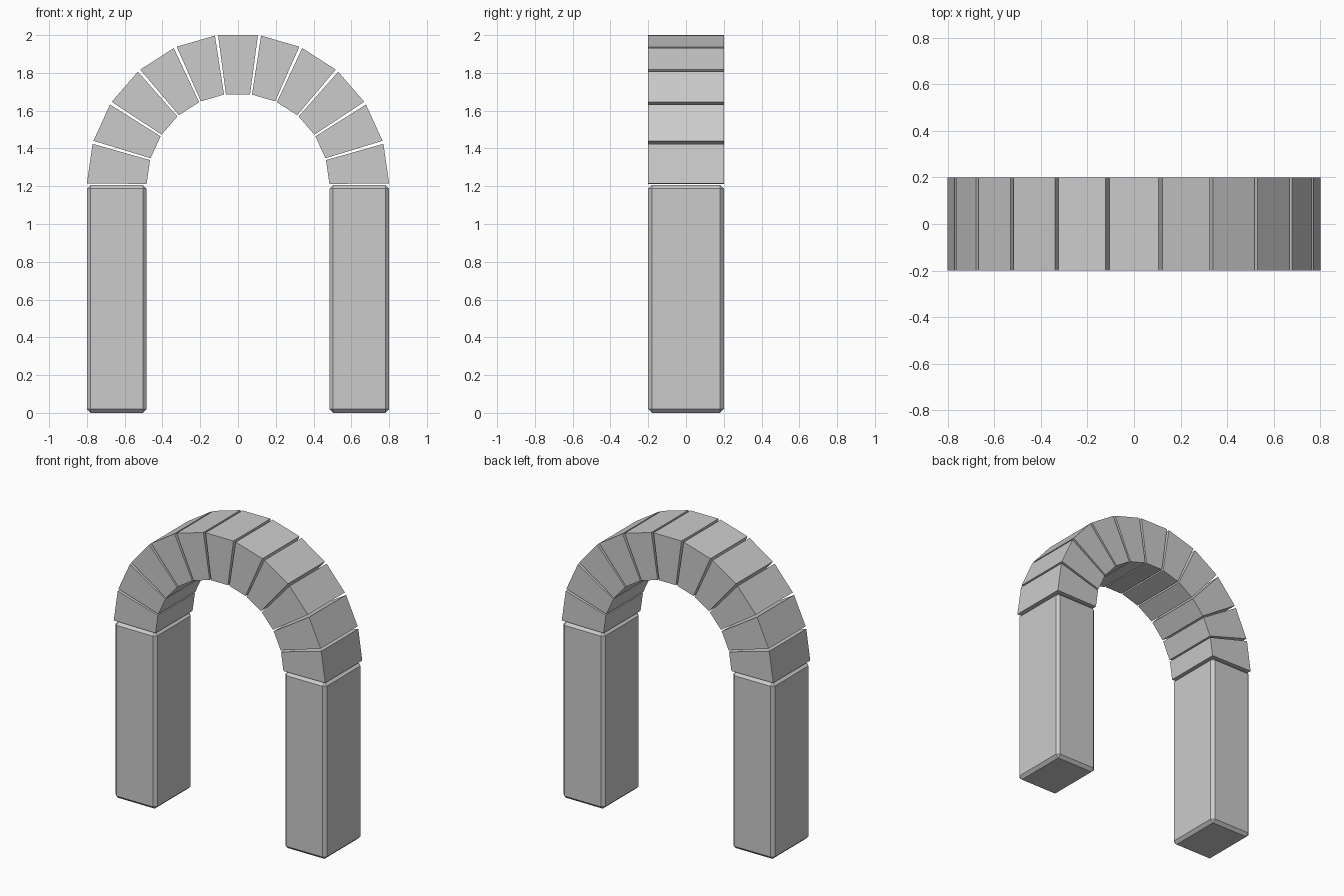
import bpy, bmesh
from math import sin, cos, pi, radians

if "Cube" in bpy.data.objects:
    bpy.data.objects.remove(bpy.data.objects["Cube"])

OUTER, INNER, DEPTH, SPRING, COUNT = 0.80, 0.484, 0.40, 1.207, 11
GAP = radians(0.6)


def add_object(name, bm):
    bmesh.ops.recalc_face_normals(bm, faces=bm.faces)
    mesh = bpy.data.meshes.new(name)
    bm.to_mesh(mesh)
    bm.free()
    obj = bpy.data.objects.new(name, mesh)
    bpy.context.collection.objects.link(obj)
    return obj


# Chamfered pillars
for side, sign in (("left", -1), ("right", 1)):
    bm = bmesh.new()
    bmesh.ops.create_cube(bm, size=1)
    for v in bm.verts:
        v.co.x = v.co.x * (OUTER - INNER) + sign * (OUTER + INNER) / 2
        v.co.y *= DEPTH
        v.co.z = (v.co.z + 0.5) * SPRING
    pillar = add_object(side + "_pillar", bm)
    bevel = pillar.modifiers.new("chamfer", "BEVEL")
    bevel.width = 0.02
    bevel.segments = 1

# Wedge-shaped arch stones separated by thin radial gaps
for i in range(COUNT):
    a0 = pi * i / COUNT + GAP
    a1 = pi * (i + 1) / COUNT - GAP
    bm = bmesh.new()
    profile = [bm.verts.new((r * cos(a), -DEPTH / 2, SPRING + r * sin(a)))
               for r, a in ((INNER, a0), (OUTER, a0), (OUTER, a1), (INNER, a1))]
    face = bm.faces.new(profile)
    extruded = bmesh.ops.extrude_face_region(bm, geom=[face], use_keep_orig=True)
    moved = [g for g in extruded["geom"] if isinstance(g, bmesh.types.BMVert)]
    bmesh.ops.translate(bm, verts=moved, vec=(0, DEPTH, 0))
    name = "keystone" if i == COUNT // 2 else f"arch_stone_{i + 1:02d}"
    add_object(name, bm)
